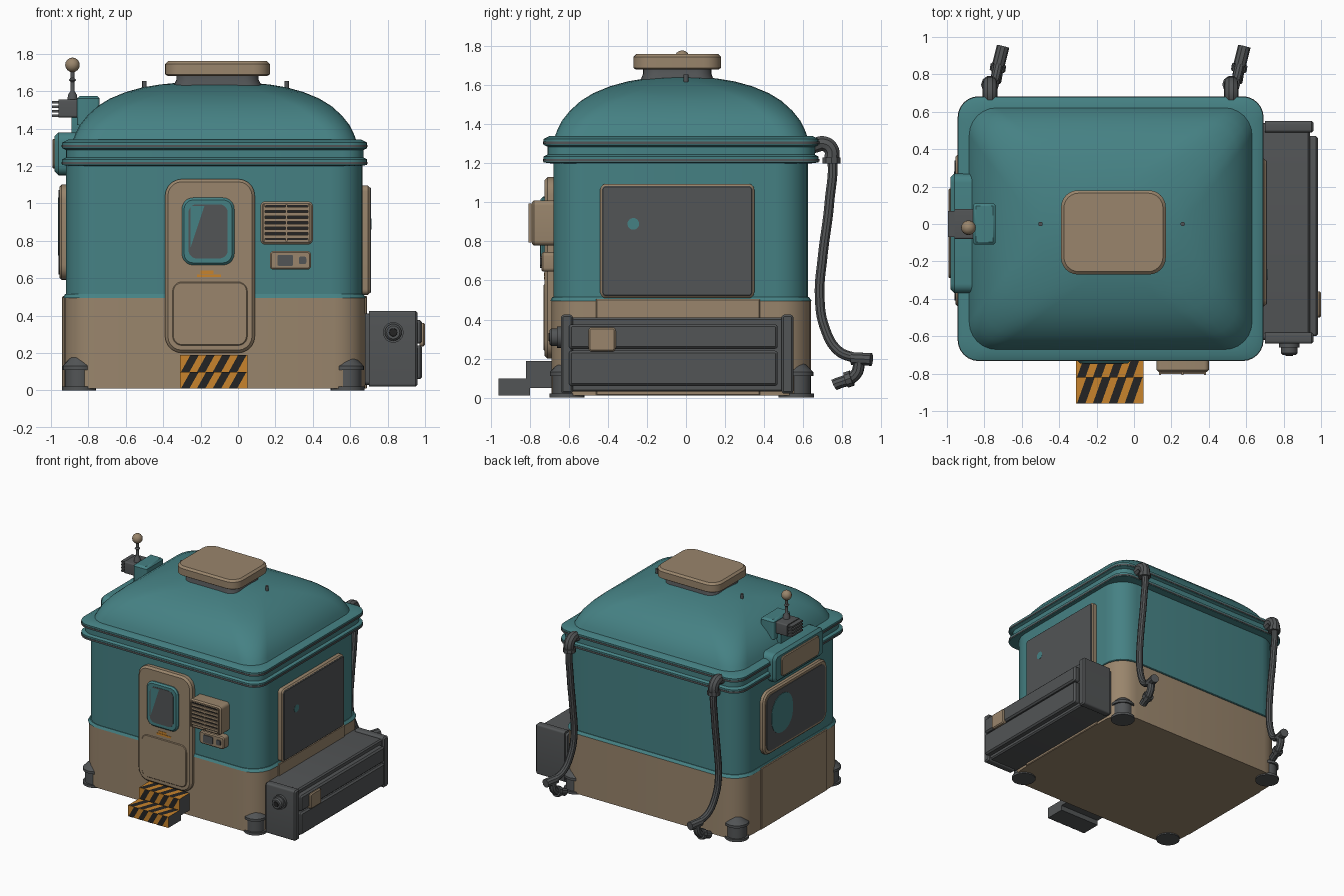
import bpy, bmesh, math
from mathutils import Vector

if "Cube" in bpy.data.objects:
    bpy.data.objects.remove(bpy.data.objects["Cube"], do_unlink=True)


def material(name, rgb):
    m = bpy.data.materials.new(name)
    m.use_nodes = True
    m.diffuse_color = (*rgb, 1)
    m.node_tree.nodes["Principled BSDF"].inputs["Base Color"].default_value = (*rgb, 1)
    return m


TEAL = material("teal paint", (0.06, 0.22, 0.23))
TAN = material("tan paint", (0.32, 0.235, 0.15))
GREY = material("dark grey metal", (0.085, 0.09, 0.093))
ORANGE = material("warning orange", (0.58, 0.23, 0.025))
BLACK = material("black", (0.017, 0.017, 0.017))
AXES = {"z": lambda u, v, w: (u, v, w),
        "y": lambda u, v, w: (u, w, v),
        "x": lambda u, v, w: (w, u, v)}


def finish(name, bm, *mats):
    bmesh.ops.remove_doubles(bm, verts=bm.verts, dist=1e-5)
    bmesh.ops.recalc_face_normals(bm, faces=bm.faces)
    mesh = bpy.data.meshes.new(name)
    bm.to_mesh(mesh)
    bm.free()
    ob = bpy.data.objects.new(name, mesh)
    bpy.context.collection.objects.link(ob)
    for m in mats:
        mesh.materials.append(m)
    bpy.ops.object.select_all(action="DESELECT")
    ob.select_set(True)
    bpy.context.view_layer.objects.active = ob
    bpy.ops.object.shade_smooth_by_angle(angle=math.radians(35))
    return ob


def loft(name, sections, mat, axis="z", n=6):
    """Skin rounded rectangles given as (w, u0, u1, v0, v1, radius)."""
    bm = bmesh.new()
    rings = []
    for w, u0, u1, v0, v1, r in sections:
        r = min(r, (u1 - u0) / 2, (v1 - v0) / 2)
        corners = [(u1 - r, v1 - r), (u0 + r, v1 - r), (u0 + r, v0 + r), (u1 - r, v0 + r)]
        ring = []
        for q, (cu, cv) in enumerate(corners):
            for i in range(n + 1):
                a = (q + i / n) * math.pi / 2
                ring.append(bm.verts.new(AXES[axis](cu + r * math.cos(a), cv + r * math.sin(a), w)))
        rings.append(ring)
    for a, b in zip(rings, rings[1:]):
        for i in range(len(a)):
            j = (i + 1) % len(a)
            bm.faces.new((a[i], a[j], b[j], b[i]))
    bm.faces.new(rings[0])
    bm.faces.new(rings[-1])
    return finish(name, bm, mat)


def plate(name, axis, u, v, w, mat, r=0.0, bevel=0.0):
    """Rounded slab from w[0] to w[1], softened on the w[1] side."""
    step = bevel if w[1] > w[0] else -bevel
    secs = [(w[0], *u, *v, r)]
    if bevel:
        secs.append((w[1] - step, *u, *v, r))
    secs.append((w[1], u[0] + bevel, u[1] - bevel, v[0] + bevel, v[1] - bevel, max(r - bevel, 0)))
    return loft(name, secs, mat, axis, 5 if r else 1)


def stack(name, cu, cv, profile, mat, axis="z"):
    """Turned part: profile of (w, radius)."""
    return loft(name, [(w, cu - r, cu + r, cv - r, cv + r, r) for w, r in profile], mat, axis)


def tube(name, pts, radius, mat, smooth=True):
    cu = bpy.data.curves.new(name, "CURVE")
    cu.dimensions = "3D"
    cu.bevel_depth, cu.bevel_resolution, cu.use_fill_caps = radius, 3, True
    sp = cu.splines.new("BEZIER" if smooth else "POLY")
    points = sp.bezier_points if smooth else sp.points
    points.add(len(pts) - 1)
    for p, co in zip(points, pts):
        if smooth:
            p.co = co
            p.handle_left_type = p.handle_right_type = "AUTO"
        else:
            p.co = (*co, 1)
    tmp = bpy.data.objects.new(name, cu)
    bpy.context.collection.objects.link(tmp)
    mesh = bpy.data.meshes.new_from_object(tmp.evaluated_get(bpy.context.evaluated_depsgraph_get()))
    bpy.data.objects.remove(tmp, do_unlink=True)
    bm = bmesh.new()
    bm.from_mesh(mesh)
    return finish(name, bm, mat)


def decal(name, corners, mat):
    bm = bmesh.new()
    bm.faces.new([bm.verts.new(c) for c in corners])
    return finish(name, bm, mat)


def shell(z, inset, r):
    return (z, -0.94 + inset, 0.69 - inset, -0.73 + inset, 0.68 - inset, r)


# Walls, tan below and teal above
loft("lower_wall", [(0.01, -0.93, 0.68, -0.69, 0.64, 0.17), (0.5, -0.93, 0.68, -0.69, 0.64, 0.17)], TAN)
loft("upper_wall", [(0.5, -0.92, 0.665, -0.68, 0.625, 0.17), (1.25, -0.92, 0.665, -0.68, 0.625, 0.17)], TEAL)
loft("wall_ledge", [(0.495, -0.935, 0.685, -0.695, 0.645, 0.17), (0.515, -0.925, 0.67, -0.685, 0.63, 0.17)], TEAL)

# Roof rim, trims and dome
loft("roof_rim", [shell(z, i, 0.11) for z, i in
                  [(1.2, 0.04), (1.205, 0), (1.235, 0), (1.245, 0.02), (1.285, 0.02),
                   (1.295, 0), (1.325, 0), (1.34, 0.03), (1.34, 0.08)]], TEAL)
for z in (1.21, 1.30):
    loft("rim_trim", [shell(z, -0.003, 0.113), shell(z + 0.012, -0.003, 0.113)], GREY)
loft("roof_dome", [shell(z, i, 0.13 + i * 0.3) for z, i in
                   [(1.33, 0.055), (1.37, 0.07), (1.42, 0.095), (1.47, 0.135), (1.52, 0.19), (1.56, 0.255),
                    (1.595, 0.34), (1.62, 0.43), (1.635, 0.52), (1.645, 0.62)]], TEAL)

# Roof hatch
loft("hatch_neck", [(1.58, -0.37, 0.15, -0.25, 0.16, 0.08), (1.66, -0.33, 0.11, -0.22, 0.13, 0.08),
                    (1.69, -0.33, 0.11, -0.22, 0.13, 0.08)], GREY)
loft("hatch_lid", [(1.68, -0.375, 0.155, -0.255, 0.165, 0.08), (1.69, -0.39, 0.17, -0.27, 0.18, 0.09),
                   (1.745, -0.39, 0.17, -0.27, 0.18, 0.09), (1.76, -0.375, 0.155, -0.255, 0.165, 0.08)], TAN)
for x in (-0.5, 0.26):
    stack("roof_bolt", x, 0, [(1.6, 0.012), (1.655, 0.012)], GREY)

# Corner feet
for x in (-0.85, 0.585):
    for y in (-0.61, 0.565):
        stack("corner_foot", x, y, [(0, 0.09), (0.02, 0.09), (0.02, 0.075), (0.11, 0.075), (0.11, 0.088),
                                    (0.13, 0.088), (0.185, 0.035), (0.2, 0.025)], GREY)

# Door with window
plate("door", "y", (-0.39, 0.09), (0.2, 1.13), (-0.66, -0.725), TAN, 0.09, 0.015)
plate("door_panel", "y", (-0.35, 0.05), (0.24, 0.58), (-0.72, -0.731), TAN, 0.05, 0.005)
plate("door_window_frame", "y", (-0.3, -0.02), (0.67, 1.03), (-0.7, -0.745), TEAL, 0.06, 0.012)
plate("door_window_glass", "y", (-0.265, -0.055), (0.705, 0.995), (-0.74, -0.748), GREY, 0.045)
decal("door_glass_reflection", [(-0.255, -0.75, 0.76), (-0.18, -0.75, 0.985), (-0.255, -0.75, 0.985)], TEAL)
plate("door_mark", "y", (-0.22, -0.09), (0.605, 0.62), (-0.72, -0.728), ORANGE)
plate("door_mark_top", "y", (-0.2, -0.13), (0.622, 0.64), (-0.72, -0.728), ORANGE)

# Entry steps with diagonal warning stripes
for y0, y1, z0, z1 in ((-0.96, -0.8, 0.01, 0.098), (-0.82, -0.67, 0.05, 0.188)):
    step = plate("entry_step", "z", (-0.31, 0.05), (y0, y1), (z0, z1), GREY)
    step.data.materials.append(ORANGE)
    for f in step.data.polygons:
        f.material_index = int(f.normal.z > 0.5 or f.normal.y < -0.5)
    for i in range(4):
        x = -0.305 + i * 0.085
        low, high = (x, x + 0.045), (x + 0.095, x + 0.05)
        yt = min(y1, y0 + 0.14)
        zf = max(z0, z1 - 0.09)
        decal("front_stripe", [(low[0], y0 - .002, zf), (low[1], y0 - .002, zf),
                               (high[0], y0 - .002, z1), (high[1], y0 - .002, z1)], BLACK)
        decal("top_stripe", [(low[0], y0, z1 + .002), (low[1], y0, z1 + .002),
                             (high[0], yt, z1 + .002), (high[1], yt, z1 + .002)], BLACK)

# Front vent and control box
plate("vent_box", "y", (0.12, 0.4), (0.78, 1.01), (-0.66, -0.79), TAN, 0.025, 0.01)
plate("vent_opening", "y", (0.14, 0.38), (0.805, 0.99), (-0.78, -0.793), BLACK, 0.01)
for i in range(6):
    z = 0.813 + i * 0.03
    plate("vent_slat", "y", (0.14, 0.38), (z, z + 0.017), (-0.78, -0.803), TAN)
for x in (0.135, 0.255, 0.375):
    plate("vent_bar", "y", (x, x + 0.01), (0.795, 0.995), (-0.78, -0.806), TAN)
plate("control_box", "y", (0.17, 0.39), (0.645, 0.745), (-0.66, -0.74), TAN, 0.02, 0.008)
plate("control_screen", "y", (0.21, 0.295), (0.665, 0.725), (-0.73, -0.748), GREY, 0.01)
plate("control_switch", "y", (0.325, 0.365), (0.675, 0.715), (-0.73, -0.748), GREY, 0.01)

# Side panels: framed screen on the left, window on the right
plate("left_panel_frame", "x", (-0.44, 0.35), (0.51, 1.095), (0.64, 0.705), TAN, 0.03, 0.01)
plate("left_panel_screen", "x", (-0.43, 0.34), (0.52, 1.085), (0.69, 0.712), GREY, 0.02, 0.005)
stack("left_panel_spot", -0.27, 0.89, [(0.705, 0.03), (0.714, 0.03)], TEAL, "x")
plate("right_window_frame", "x", (-0.44, 0.37), (0.59, 1.1), (-0.9, -0.955), TAN, 0.08, 0.012)
plate("right_window_glass", "x", (-0.41, 0.34), (0.62, 1.07), (-0.94, -0.96), GREY, 0.06)
plate("right_window_reflection", "x", (0.01, 0.28), (0.72, 1.03), (-0.956, -0.963), TEAL, 0.13)
for w in ((0.65, 0.69), (-0.9, -0.94)):
    plate("side_skirt", "x", (-0.46, 0.38), (0.01, 0.505), w, TAN, 0, 0.005)

# Equipment case on the left side
plate("case_body", "x", (-0.62, 0.54), (0.03, 0.41), (0.68, 0.94), GREY, 0.02, 0.01)
plate("case_upper_lid", "x", (-0.6, 0.47), (0.25, 0.375), (0.93, 0.985), GREY, 0.015, 0.012)
plate("case_lower_lid", "x", (-0.6, 0.47), (0.06, 0.24), (0.93, 0.985), GREY, 0.015, 0.012)
for y in (-0.64, 0.49):
    plate("case_end_band", "x", (y, y + 0.06), (0.02, 0.425), (0.7, 0.96), GREY, 0.015, 0.01)
plate("case_label", "x", (-0.5, -0.36), (0.235, 0.36), (0.97, 1.0), TAN, 0.02, 0.008)
stack("case_knob", 0.83, 0.31, [(-0.62, 0.055), (-0.66, 0.055), (-0.66, 0.045), (-0.69, 0.045), (-0.7, 0.035)],
      GREY, "y")
stack("case_knob_face", 0.83, 0.31, [(-0.69, 0.025), (-0.705, 0.02)], BLACK, "y")

# Sign lamp above the right window
plate("sign_housing", "x", (-0.37, 0.27), (1.15, 1.38), (-0.86, -0.98), TEAL, 0.05, 0.02)
plate("sign_panel", "x", (-0.29, 0.19), (1.185, 1.345), (-0.97, -0.992), TAN, 0.03, 0.006)

# Sensor and ball antenna
plate("sensor_box", "z", (-0.86, -0.74), (-0.11, 0.11), (1.42, 1.575), TEAL, 0.015, 0.015)
plate("sensor_arm", "x", (-0.06, 0.06), (1.36, 1.52), (-0.84, -0.89), TEAL, 0.015)
plate("sensor_head", "x", (-0.08, 0.08), (1.46, 1.555), (-0.86, -0.96), GREY, 0.01)
for i in range(4):
    z = 1.462 + i * 0.024
    plate("sensor_fin", "x", (-0.07, 0.07), (z, z + 0.014), (-0.95, -0.995), GREY)
stack("antenna_mast", -0.885, -0.02, [(1.54, 0.028), (1.58, 0.024), (1.6, 0.011), (1.65, 0.011),
                                     (1.66, 0.02), (1.67, 0.011), (1.71, 0.011)], GREY)
stack("antenna_ball", -0.885, -0.02, [(1.74 - 0.039 * math.cos(math.pi * i / 8),
                                      max(0.039 * math.sin(math.pi * i / 8), 0.002)) for i in range(9)], TAN)

# Drain hoses on the back
for x in (-0.77, 0.52):
    hose = [(0, .66, 1.29), (0, .72, 1.3), (0, .745, 1.24), (0, .735, 1.0), (0, .7, .72), (0, .685, .52),
            (.01, .71, .36), (.03, .78, .24), (.05, .87, .2)]
    place = lambda pts: [Vector((x, 0, 0)) + Vector(p) for p in pts]
    tube("drain_hose", place(hose), 0.026, GREY)
    tube("hose_elbow", place([(0, .65, 1.29), (0, .71, 1.3), (0, .745, 1.27), (0, .745, 1.21)]), 0.04, GREY)
    tube("hose_collar", place([(0, .745, 1.23), (0, .745, 1.2)]), 0.048, GREY, False)
    tube("hose_coupling", place([(.045, .85, .2), (.07, .95, .195)]), 0.034, GREY, False)
    tube("hose_nozzle", place([(.055, .89, .19), (.05, .87, .12), (.03, .76, .065)]), 0.03, GREY)
    tube("hose_nozzle_ring", place([(.045, .85, .1), (.04, .82, .09)]), 0.042, GREY, False)
